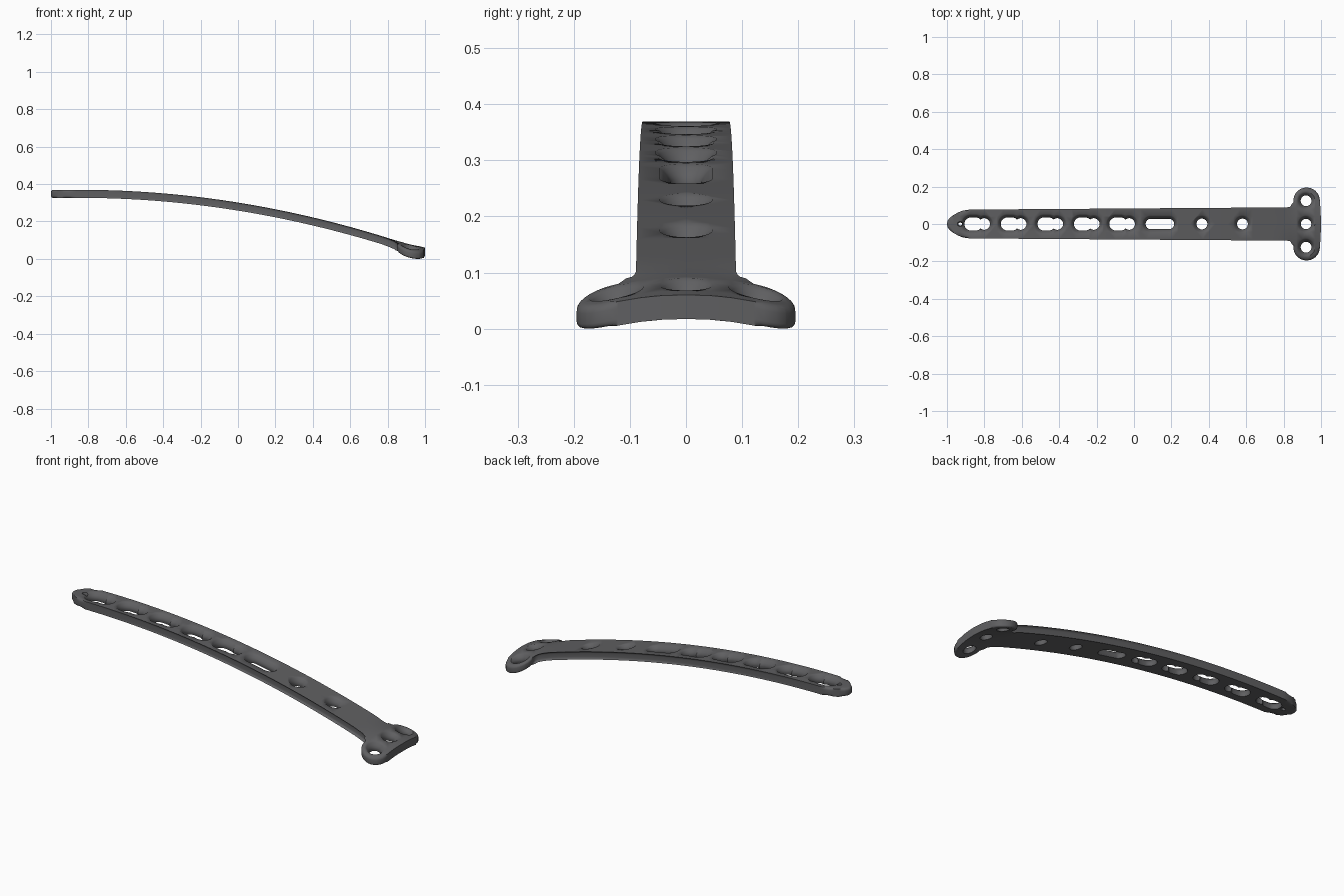
import bpy, bmesh, math
from mathutils import Vector

if "Cube" in bpy.data.objects:
    bpy.data.objects.remove(bpy.data.objects["Cube"])

H = 0.0215  # half thickness of the plate

steel = bpy.data.materials.new("dark_grey_metal")
steel.diffuse_color = (0.115, 0.115, 0.12, 1)
steel.use_nodes = True
steel.node_tree.nodes["Principled BSDF"].inputs["Base Color"].default_value = steel.diffuse_color


def new_object(name, bm):
    me = bpy.data.meshes.new(name)
    bmesh.ops.recalc_face_normals(bm, faces=bm.faces[:])
    bm.to_mesh(me)
    bm.free()
    ob = bpy.data.objects.new(name, me)
    bpy.context.collection.objects.link(ob)
    return ob


# Half outline of the flat plate: pointed tip, straight shaft, fillet, round lobe, end
half = [(-0.997, 0.017), (-0.985, 0.033), (-0.965, 0.048), (-0.94, 0.062),
        (-0.915, 0.072), (-0.88, 0.077), (0.82, 0.077), (0.838, 0.081),
        (0.85, 0.089)]
for i in range(17):
    a = math.radians(195 - 195 * i / 16)
    half.append((0.923 + 0.071 * math.cos(a), 0.124 + 0.071 * math.sin(a)))
half.append((0.998, 0.06))
outline = [(-1, 0)] + half + [(1, 0)] + [(x, -y) for x, y in reversed(half)]

# Plate solid with rounded rims
bm = bmesh.new()
low = [bm.verts.new((x, y, -H)) for x, y in outline]
top = [bm.verts.new((x, y, H)) for x, y in outline]
n = len(outline)
bm.faces.new(low[::-1])
bm.faces.new(top)
for i in range(n):
    j = (i + 1) % n
    bm.faces.new((low[i], low[j], top[j], top[i]))
rim = [e for e in bm.edges if abs(e.verts[0].co.z - e.verts[1].co.z) < 1e-6]
bmesh.ops.bevel(bm, geom=rim, offset=0.012, segments=4, profile=0.5,
                affect='EDGES', clamp_overlap=True)


# Slice so that it can bend smoothly
def slice_at(co, no):
    bmesh.ops.bisect_plane(bm, geom=bm.verts[:] + bm.edges[:] + bm.faces[:],
                           plane_co=co, plane_no=no, dist=1e-5)


for i in range(1, 60):
    slice_at(Vector((-1 + i / 30 + 0.0013, 0, 0)), Vector((1, 0, 0)))
for y in (-0.161, -0.121, -0.081, -0.041, 0.0007, 0.041, 0.081, 0.121, 0.161):
    slice_at(Vector((0, y, 0)), Vector((0, 1, 0)))
plate = new_object("bone_plate", bm)


# Countersunk hole cutter: a capsule outline that widens towards the top
def add_hole(bm, x0, x1, y, r, flare=0.02):
    levels = [(-0.04, 0.004), (-H, 0.002), (-0.012, 0), (-0.002, 0),
              (0.008, flare * 0.3), (0.016, flare * 0.65), (H + 0.001, flare),
              (0.04, flare * 1.7)]
    rings = []
    for z, off in levels:
        ring = []
        for i in range(28):
            a = 2 * math.pi * (i + 0.5) / 28
            cx = x1 if math.cos(a) > 0 else x0
            ring.append(bm.verts.new((cx + (r + off) * math.cos(a),
                                      y + (r + off) * math.sin(a), z)))
        rings.append(ring)
    for a, b in zip(rings, rings[1:]):
        for i in range(28):
            j = (i + 1) % 28
            bm.faces.new((a[i], a[j], b[j], b[i]))
    bm.faces.new(rings[0][::-1])
    bm.faces.new(rings[-1])


first, second = bmesh.new(), bmesh.new()
# Five combination holes: a slot merged with a round hole
for c in (-0.838, -0.643, -0.447, -0.252, -0.063):
    add_hole(first, c - 0.034, c - 0.008, 0, 0.035)
    add_hole(second, c + 0.037, c + 0.037, 0, 0.031)
# Long slot, round shaft holes and head holes
add_hole(first, 0.09, 0.187, 0, 0.028)
for x, y, r in ((0.363, 0, 0.029), (0.58, 0, 0.029), (0.92, 0, 0.028),
                (0.92, 0.124, 0.029), (0.92, -0.124, 0.029)):
    add_hole(first, x, x, y, r)
# Tiny wire hole at the tip
add_hole(second, -0.932, -0.926, 0, 0.007, 0.006)

cutters = [new_object("hole_cutter_a", first), new_object("hole_cutter_b", second)]
for c in cutters:
    c.hide_render = True
    m = plate.modifiers.new("cut", 'BOOLEAN')
    m.operation = 'DIFFERENCE'
    m.solver = 'EXACT'
    m.object = c
bpy.context.view_layer.update()
dg = bpy.context.evaluated_depsgraph_get()
cut = bpy.data.meshes.new_from_object(plate.evaluated_get(dg))
plate.modifiers.clear()
plate.data = cut
for c in cutters:
    bpy.data.objects.remove(c)


# Bend: the shaft follows a parabola, the head flattens and its wings droop
def centre_line(x):
    k = 0.0945
    if x < -0.85:
        return 0.352
    if x < 0.85:
        return 0.352 - k * (x + 0.85) ** 2
    return 0.352 - k * 1.7 ** 2 - 0.24 * (x - 0.85)


for v in cut.vertices:
    x, y, z = v.co
    fade = min(1, max(0, (x - 0.78) / 0.07))
    v.co.z = z + centre_line(x) - 0.9 * y * y * fade
lowest = min(v.co.z for v in cut.vertices)
for v in cut.vertices:
    v.co.z -= lowest

cut.materials.clear()
cut.materials.append(steel)
for p in cut.polygons:
    p.material_index = 0
bpy.context.view_layer.objects.active = plate
plate.select_set(True)
bpy.ops.object.shade_smooth_by_angle(angle=math.radians(50))
